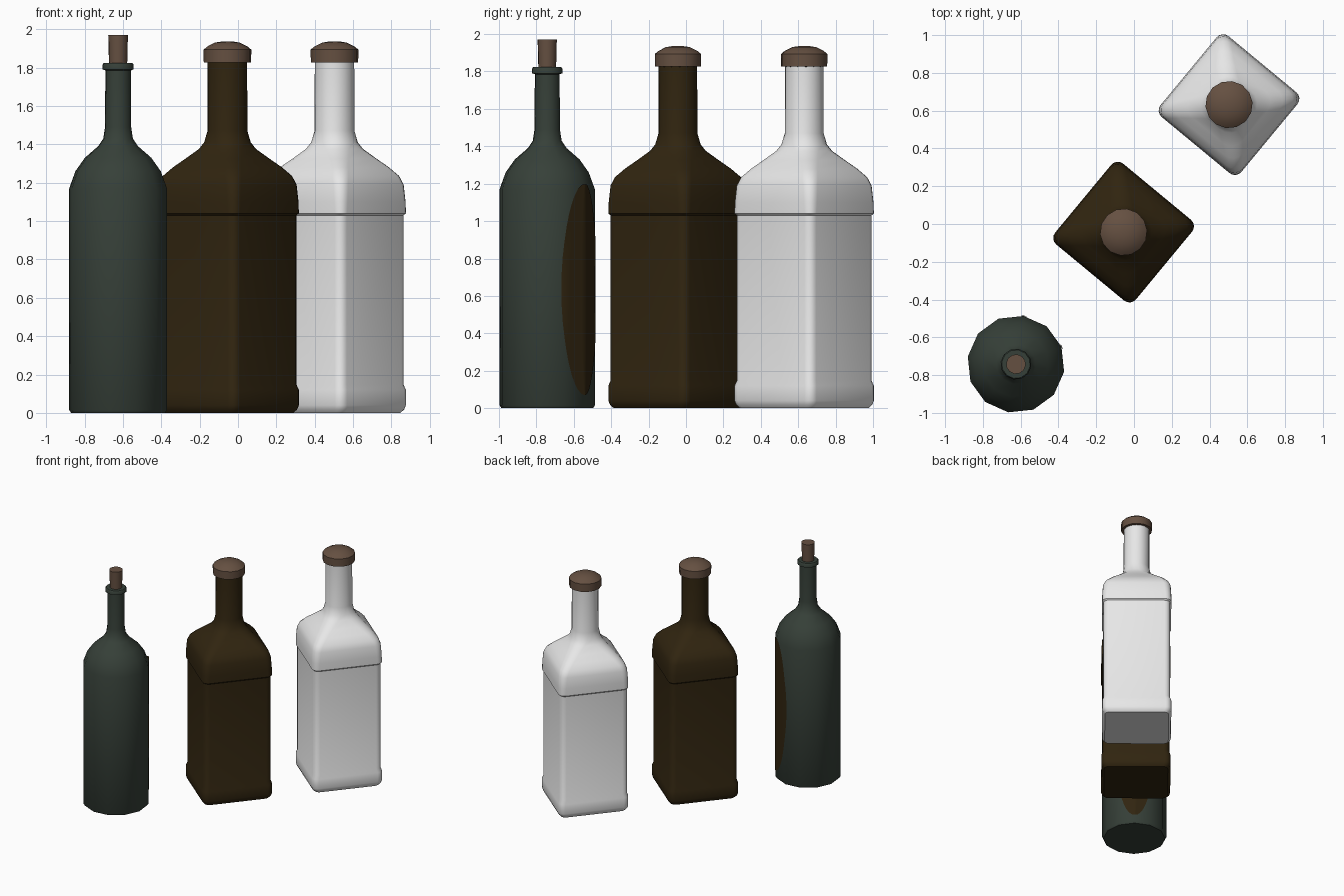
import bpy, bmesh, math
from math import sin, cos, pi, radians

if "Cube" in bpy.data.objects:
    bpy.data.objects.remove(bpy.data.objects["Cube"])


def material(name, rgb):
    m = bpy.data.materials.new(name)
    m.diffuse_color = (*rgb, 1)
    m.use_nodes = True
    m.node_tree.nodes["Principled BSDF"].inputs["Base Color"].default_value = m.diffuse_color
    return m


GREEN = material("green glass", (0.037, 0.051, 0.040))
BROWN = material("brown glass", (0.030, 0.018, 0.005))
WHITE = material("clear glass", (0.80, 0.80, 0.80))
CORK = material("cork", (0.130, 0.080, 0.053))


def finish(bm, name, mat, loc=(0, 0), turn=0, angle=35):
    me = bpy.data.meshes.new(name)
    bmesh.ops.recalc_face_normals(bm, faces=bm.faces)
    bm.to_mesh(me)
    bm.free()
    me.materials.append(mat)
    ob = bpy.data.objects.new(name, me)
    bpy.context.collection.objects.link(ob)
    ob.location = (*loc, 0)
    ob.rotation_euler.z = radians(turn)
    bpy.ops.object.select_all(action='DESELECT')
    ob.select_set(True)
    bpy.context.view_layer.objects.active = ob
    bpy.ops.object.shade_smooth_by_angle(angle=radians(angle))
    return ob


def loft(name, rings, mat, loc, turn, angle=35):
    """Skin closed rings of points from bottom to top and cap both ends."""
    bm = bmesh.new()
    loops = [[bm.verts.new(p) for p in r] for r in rings]
    n = len(loops[0])
    for a, b in zip(loops, loops[1:]):
        for i in range(n):
            j = (i + 1) % n
            bm.faces.new((a[i], a[j], b[j], b[i]))
    bm.faces.new(loops[0][::-1])
    bm.faces.new(loops[-1])
    return finish(bm, name, mat, loc, turn, angle)


def circle(r, z, n):
    return [(r * cos(2 * pi * i / n), r * sin(2 * pi * i / n), z) for i in range(n)]


def rounded_square(reach, c, z, k=5):
    """Diagonals on the axes; reach = centre to corner, c = corner radius."""
    pts = []
    for q in range(4):
        a0 = q * pi / 2
        d = reach - c
        for i in range(k):
            a = a0 - pi / 4 + pi / 2 * i / k if d < 1e-4 else a0 - pi / 4 + pi / 2 * i / (k - 1)
            pts.append((d * cos(a0) + c * cos(a), d * sin(a0) + c * sin(a), z))
    return pts


# Round green bottle
ROUND = (-0.625, -0.742)
profile = [(0.248, 0.0), (0.258, 0.015), (0.258, 1.17), (0.225, 1.26), (0.175, 1.33),
           (0.105, 1.39), (0.078, 1.43), (0.069, 1.49), (0.067, 1.785), (0.082, 1.79),
           (0.082, 1.815), (0.076, 1.823), (0.048, 1.823)]
loft("round_bottle", [circle(r, z, 12) for r, z in profile], GREEN, ROUND, -9, 40)
loft("round_bottle_cork", [circle(r, z, 12) for r, z in
     [(0.047, 1.78), (0.052, 1.97)]], CORK, ROUND, -9, 40)

# Oval brown patch following the flat sides of the round bottle
bm = bmesh.new()
rows, cols, grid = 20, 12, []
for i in range(rows + 1):
    t = -cos(pi * i / rows) * 0.998
    row = []
    for j in range(cols + 1):
        a = radians(51 + 34 * math.sqrt(1 - t * t) * (2 * j / cols - 1))
        side = (a + radians(9)) % (pi / 6) - pi / 12
        r = 0.258 * cos(pi / 12) / cos(side) + 0.004
        row.append(bm.verts.new((r * cos(a), r * sin(a), 0.635 + 0.565 * t)))
    grid.append(row)
for a, b in zip(grid, grid[1:]):
    for j in range(cols):
        bm.faces.new((a[j], a[j + 1], b[j + 1], b[j]))
patch = finish(bm, "oval_patch", BROWN, ROUND)

# Square bottles: (corner reach, corner radius, height)
square = [(0.345, 0.04, 0.0), (0.365, 0.045, 0.018), (0.374, 0.045, 0.04), (0.374, 0.045, 0.12),
          (0.361, 0.045, 0.148), (0.361, 0.045, 1.03), (0.374, 0.045, 1.04),
          (0.372, 0.05, 1.10), (0.362, 0.055, 1.19), (0.338, 0.06, 1.235), (0.285, 0.065, 1.28),
          (0.220, 0.075, 1.325), (0.150, 0.09, 1.375), (0.122, 0.1, 1.41), (0.104, 0.1039, 1.47),
          (0.103, 0.1029, 1.83)]
cap = [(0.10, 1.825), (0.124, 1.827), (0.125, 1.893), (0.105, 1.91), (0.065, 1.93), (0.02, 1.937)]

for name, mat, loc in [("brown", BROWN, (-0.055, -0.043)), ("clear", WHITE, (0.503, 0.632))]:
    loft(name + "_square_bottle", [rounded_square(*s) for s in square], mat, loc, 5.4)
    loft(name + "_bottle_stopper", [circle(r, z, 14) for r, z in cap], CORK, loc, 5.4, 30)
